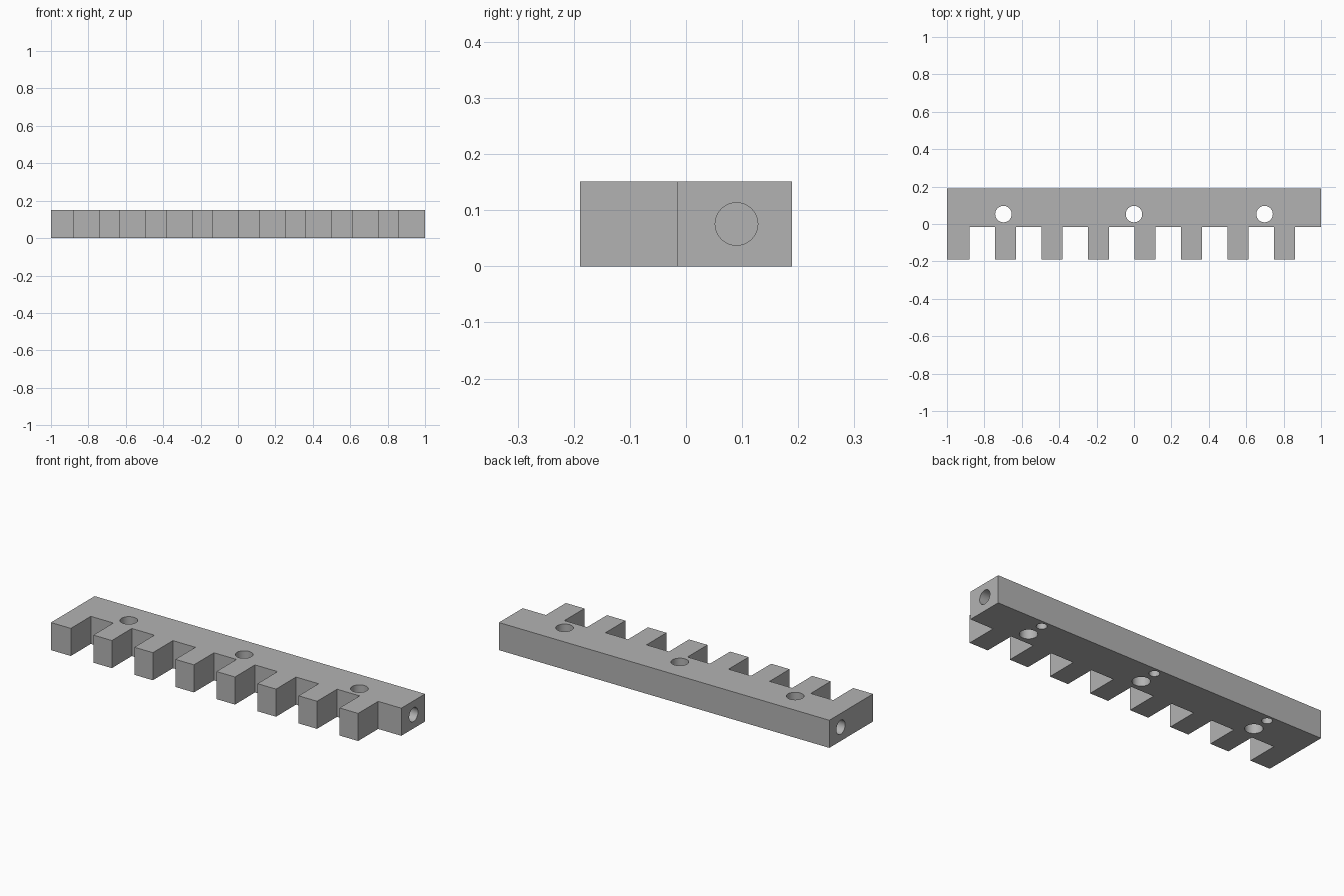
import bpy
import bmesh
from math import pi, radians
from mathutils import Matrix

cube = bpy.data.objects.get("Cube")
if cube:
    bpy.data.objects.remove(cube, do_unlink=True)

HEIGHT = 0.151
FRONT, ROOT, BACK = -0.189, -0.016, 0.189
PITCH, TOOTH = 0.2485, 0.112
TOOTH_COUNT = 8

grey = bpy.data.materials.new("plain grey")
grey.use_nodes = True
colour = (0.45, 0.45, 0.45, 1)
grey.diffuse_color = colour
grey.node_tree.nodes["Principled BSDF"].inputs["Base Color"].default_value = colour


def add_object(name, bm):
    bmesh.ops.recalc_face_normals(bm, faces=bm.faces)
    mesh = bpy.data.meshes.new(name)
    bm.to_mesh(mesh)
    bm.free()
    obj = bpy.data.objects.new(name, mesh)
    bpy.context.collection.objects.link(obj)
    mesh.materials.append(grey)
    return obj


def add_drill(bm, centre, radius, depth, sideways=False):
    turn = Matrix.Rotation(pi / 2, 4, "Y") if sideways else Matrix.Identity(4)
    bmesh.ops.create_cone(bm, cap_ends=True, segments=48, radius1=radius,
                          radius2=radius, depth=depth,
                          matrix=Matrix.Translation(centre) @ turn)


# Comb outline: straight back, square teeth along the front
outline = [(1, BACK), (-1, BACK)]
for i in range(TOOTH_COUNT):
    end = -0.88 + i * PITCH
    start = end - TOOTH if i else -1
    if i:
        outline.append((start, ROOT))
    outline += [(start, FRONT), (end, FRONT), (end, ROOT)]
outline.append((1, ROOT))

bm = bmesh.new()
face = bm.faces.new([bm.verts.new((x, y, 0)) for x, y in outline])
grown = bmesh.ops.extrude_face_region(bm, geom=[face], use_keep_orig=True)
top = [v for v in grown["geom"] if isinstance(v, bmesh.types.BMVert)]
bmesh.ops.translate(bm, verts=top, vec=(0, 0, HEIGHT))
comb = add_object("toothed_bar", bm)

# Drills: through holes, small blind holes underneath, blind bores in both ends
bm = bmesh.new()
for x in (-0.698, 0, 0.698):
    add_drill(bm, (x, 0.053, HEIGHT / 2), 0.044, 0.4)
    add_drill(bm, (x, 0.15, 0), 0.026, 0.16)
for x in (-1, 1):
    add_drill(bm, (x, 0.09, HEIGHT / 2), 0.038, 0.4, sideways=True)
drills = add_object("hole_cutter", bm)
drills.hide_render = True
drills.hide_viewport = True

cut = comb.modifiers.new("holes", "BOOLEAN")
cut.operation = "DIFFERENCE"
cut.solver = "EXACT"
cut.object = drills

# Apply the cut, then smooth the round walls only
graph = bpy.context.evaluated_depsgraph_get()
mesh = bpy.data.meshes.new_from_object(comb.evaluated_get(graph))
comb.modifiers.clear()
comb.data = mesh
bpy.data.objects.remove(drills, do_unlink=True)
bpy.context.view_layer.objects.active = comb
comb.select_set(True)
bpy.ops.object.shade_smooth_by_angle(angle=radians(30))
